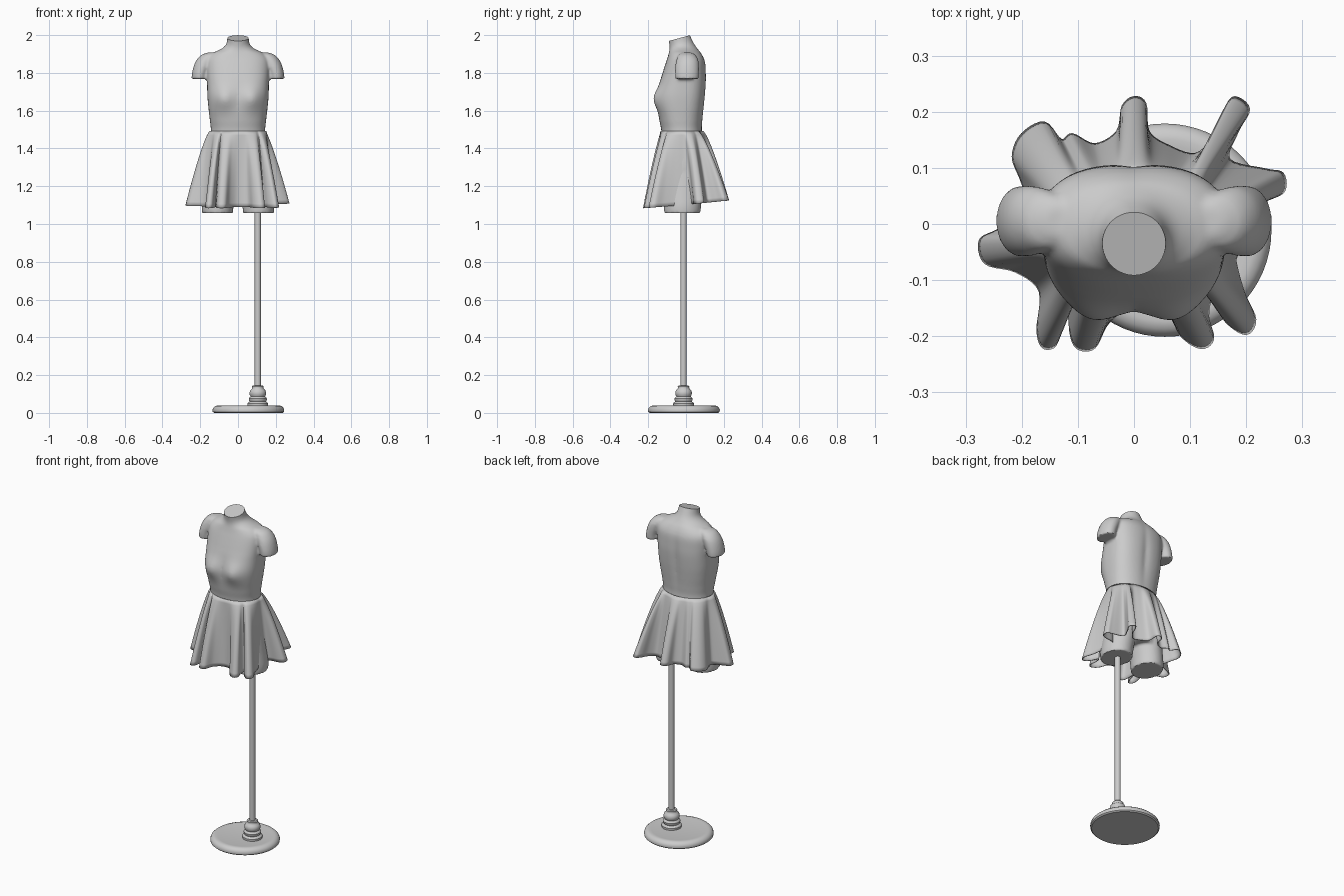
import bpy, bmesh, math
from mathutils import Vector

if "Cube" in bpy.data.objects:
    bpy.data.objects.remove(bpy.data.objects["Cube"])


def catmull(pts, sub, closed=False):
    """Smooth curve through points of any dimension."""
    n, out = len(pts), []
    for i in range(n if closed else n - 1):
        q = [pts[(i + k) % n] if closed else pts[min(max(i + k, 0), n - 1)] for k in (-1, 0, 1, 2)]
        for s in range(sub):
            t = s / sub
            out.append(tuple(0.5 * (2 * b + (c - a) * t + (2 * a - 5 * b + 4 * c - d) * t * t
                                    + (3 * b - a - 3 * c + d) * t ** 3) for a, b, c, d in zip(*q)))
    if not closed:
        out.append(tuple(pts[-1]))
    return out


def skin(bm, rings, caps=True):
    """Bridge equal-length rings of points, optionally capping both ends."""
    vs = [[bm.verts.new(p) for p in r] for r in rings]
    n = len(vs[0])
    for a, b in zip(vs, vs[1:]):
        for i in range(n):
            j = (i + 1) % n
            bm.faces.new((a[i], a[j], b[j], b[i]))
    if caps:
        bm.faces.new(vs[0][::-1])
        bm.faces.new(vs[-1])


def make(name, bm, angle=40):
    bmesh.ops.recalc_face_normals(bm, faces=bm.faces)
    me = bpy.data.meshes.new(name)
    bm.to_mesh(me)
    bm.free()
    ob = bpy.data.objects.new(name, me)
    bpy.context.collection.objects.link(ob)
    bpy.ops.object.select_all(action='DESELECT')
    ob.select_set(True)
    bpy.context.view_layer.objects.active = ob
    bpy.ops.object.shade_smooth_by_angle(angle=math.radians(angle))
    return ob


def loft(bm, sections, n=64, sub=6, shape=lambda p: p):
    """Sections: z, centre x, half width, front y, back y, squareness."""
    rings = []
    for z, cx, rx, yf, yb, e in catmull(sections, sub):
        ring = []
        for i in range(n):
            c, s = math.cos(math.tau * i / n), math.sin(math.tau * i / n)
            x = math.copysign(abs(c) ** (2 / e), c) * rx + cx
            y = (yf + yb) / 2 + math.copysign(abs(s) ** (2 / e), s) * (yb - yf) / 2
            ring.append(shape((x, y, z)))
        rings.append(ring)
    skin(bm, rings)


def lathe(name, profile, cx, cy, n=64):
    bm = bmesh.new()
    skin(bm, [[(cx + r * math.cos(math.tau * i / n), cy + r * math.sin(math.tau * i / n), z)
               for i in range(n)] for r, z in profile])
    return make(name, bm, 35)


def gauss(v, c, w):
    return math.exp(-((v - c) / w) ** 2)


def sculpt(p):
    """Bust on the front, shallow spine groove on the back."""
    x, y, z = p
    if y < -0.02:
        k = min(1, (-0.02 - y) / 0.08)
        y -= 0.026 * k * gauss(z, 1.665, 0.06) * max(gauss(x, 0.075, 0.055), gauss(x, -0.075, 0.055))
    elif y > 0.03:
        y -= 0.007 * gauss(x, 0, 0.022) * gauss(z, 1.7, 0.16)
    return (x, y, z)


# Body: torso, neck, arm stumps and thighs fused into one smooth form
bm = bmesh.new()
loft(bm, [(1.17, 0, .165, -.115, .085, 2.3), (1.30, 0, .165, -.125, .100, 2.3),
          (1.40, 0, .155, -.127, .097, 2.3), (1.49, 0, .144, -.130, .085, 2.3),
          (1.55, 0, .149, -.141, .088, 2.4), (1.62, 0, .157, -.150, .095, 2.6),
          (1.68, 0, .162, -.150, .101, 2.7), (1.75, 0, .164, -.138, .106, 2.7),
          (1.80, 0, .167, -.124, .106, 2.6), (1.85, 0, .168, -.108, .103, 2.5),
          (1.88, 0, .160, -.098, .094, 2.4), (1.905, 0, .135, -.091, .080, 2.2),
          (1.92, 0, .102, -.088, .068, 2), (1.937, 0, .074, -.087, .055, 2),
          (1.96, 0, .060, -.090, .040, 2), (2.00, 0, .056, -.098, .021, 2),
          (2.04, 0, .056, -.104, .010, 2)], shape=sculpt)
for s in (1, -1):
    loft(bm, [(1.768, s * .204, .042, -.056, .066, 2), (1.80, s * .199, .044, -.058, .068, 2),
              (1.84, s * .185, .048, -.056, .068, 2), (1.87, s * .170, .048, -.050, .064, 2),
              (1.895, s * .150, .044, -.040, .050, 2), (1.908, s * .130, .030, -.020, .030, 2)])
    loft(bm, [(1.057, s * .109, .082, -.115, .076, 2), (1.10, s * .107, .084, -.117, .080, 2),
              (1.18, s * .095, .084, -.119, .086, 2), (1.28, s * .085, .080, -.115, .090, 2)])
body = make("body", bm)
rm = body.modifiers.new("fuse", 'REMESH')
rm.mode, rm.voxel_size = 'VOXEL', 0.007
sm = body.modifiers.new("soften", 'SMOOTH')
sm.factor, sm.iterations = 0.5, 4
fused = bpy.data.meshes.new_from_object(body.evaluated_get(bpy.context.evaluated_depsgraph_get()))
bpy.data.objects.remove(body)

# Slanted flat cut across the neck
bm = bmesh.new()
bm.from_mesh(fused)
bmesh.ops.bisect_plane(bm, geom=bm.verts[:] + bm.edges[:] + bm.faces[:], plane_co=(0, -.095, 1.968),
                       plane_no=Vector((0, -.27, 1)).normalized(), clear_outer=True)
bmesh.ops.holes_fill(bm, edges=[e for e in bm.edges if e.is_boundary], sides=0)
make("body", bm, 45)

# Skirt: waist ellipse flowing into a folded hem outline
hem = [(.175, .03), (.24, .045), (.268, .06), (.265, .09), (.235, .097), (.17, .115),
       (.185, .165), (.205, .205), (.18, .226), (.162, .205), (.145, .16), (.11, .125),
       (.06, .14), (.026, .165), (.02, .215), (0, .226), (-.02, .21), (-.03, .165),
       (-.07, .142), (-.11, .16), (-.13, .150), (-.16, .181), (-.2, .16), (-.216, .12),
       (-.2, .075), (-.185, .02), (-.245, -.012), (-.275, -.03), (-.265, -.07), (-.21, -.085),
       (-.168, -.12), (-.172, -.19), (-.162, -.22), (-.14, -.216), (-.128, -.175),
       (-.118, -.145), (-.112, -.2), (-.098, -.223), (-.07, -.22), (-.045, -.175),
       (0, -.145), (.055, -.15), (.085, -.2), (.12, -.221), (.141, -.205), (.132, -.165),
       (.14, -.135), (.165, -.175), (.2, -.196), (.216, -.17), (.195, -.12), (.178, -.05)]
hem = catmull(hem, 5, closed=True)
N = len(hem)
ang = []
for x, y in hem:
    a = math.atan2(y + .02, x)
    while ang and a < ang[-1] - math.pi:
        a += math.tau
    ang.append(a)
W = 12
soft = [sum(ang[(i + k) % N] + math.tau * ((i + k) // N) for k in range(-W, W + 1)) / (2 * W + 1)
        for i in range(N)]
rings = []
ROWS = 18
for r in range(ROWS + 1):
    t = r / ROWS
    f = t ** 0.78
    ring = []
    for (hx, hy), a in zip(hem, soft):
        wx, wy = .149 * math.cos(a), -.022 + .112 * math.sin(a)
        low = 1.10 + .10 * (hy + .02) * (1 if hy > 0 else .8)
        ring.append((wx + (hx - wx) * f, wy + (hy - wy) * f, 1.492 + (low - 1.492) * t))
    rings.append(ring)
bm = bmesh.new()
skin(bm, rings, caps=False)
skirt = make("skirt", bm, 60)
th = skirt.modifiers.new("cloth", 'SOLIDIFY')
th.thickness, th.offset = 0.004, 0

# Stand: disc base, turned collar and pole set into one thigh
lathe("base_disc", [(.182, 0), (.189, .006), (.190, .016), (.186, .027), (.176, .036),
                    (.162, .040), (.150, .038)], .055, -.011)
lathe("pole_collar", [(.054, .036), (.055, .050), (.050, .056), (.043, .060), (.047, .066),
                      (.048, .076), (.043, .083), (.038, .087), (.043, .096), (.044, .108),
                      (.040, .120), (.032, .127), (.030, .132), (.031, .140), (.026, .145),
                      (.016, .146)], .105, -.013, 48)
lathe("pole", [(.0165, .04), (.0165, 1.09)], .105, -.013, 32)
